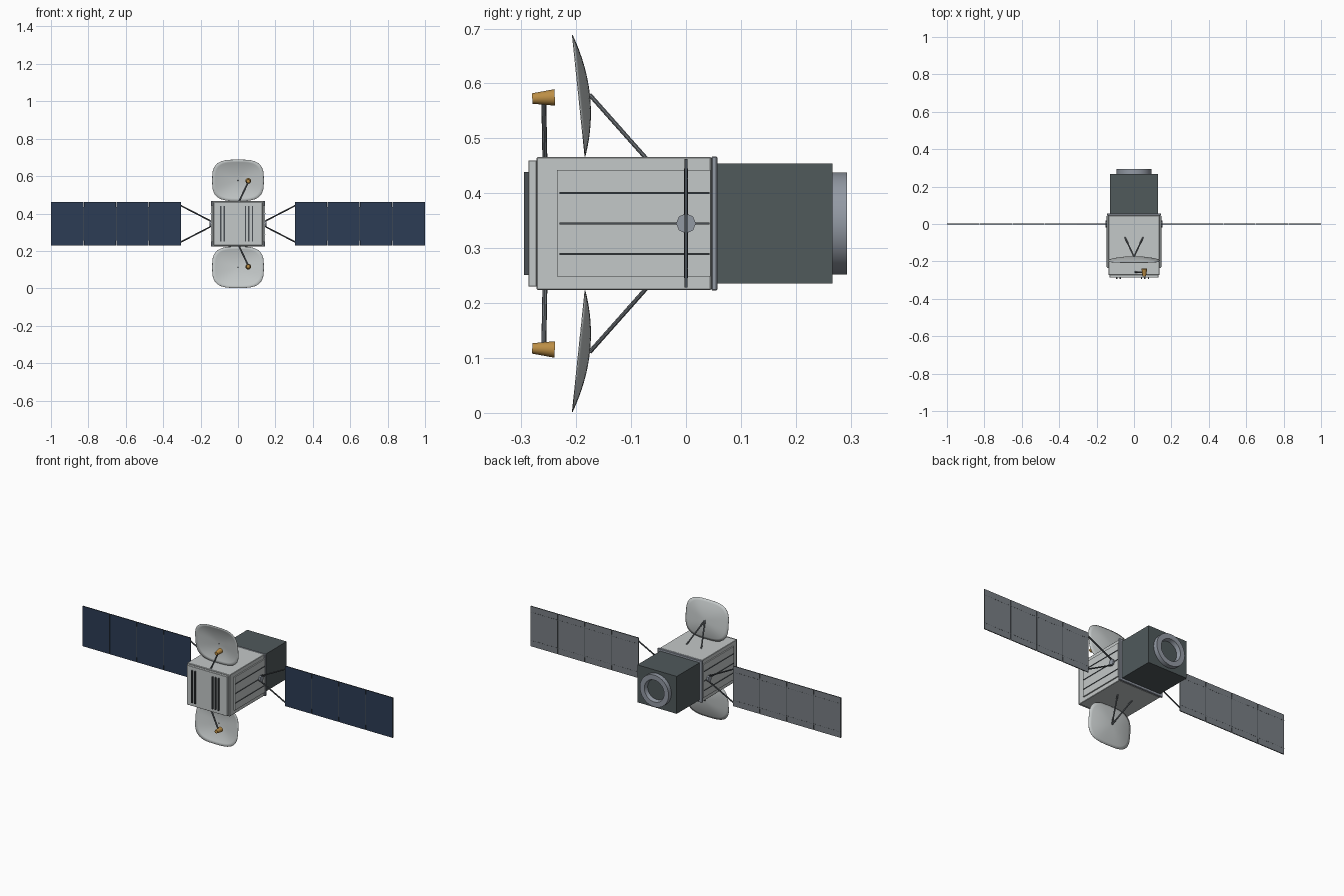
import bpy, bmesh, math
from mathutils import Vector

if "Cube" in bpy.data.objects:
    bpy.data.objects.remove(bpy.data.objects["Cube"])

CZ = 0.345  # height of the spacecraft axis


def material(name, r, g, b):
    m = bpy.data.materials.new(name)
    m.use_nodes = True
    m.diffuse_color = (r, g, b, 1)
    m.node_tree.nodes["Principled BSDF"].inputs["Base Color"].default_value = (r, g, b, 1)
    return m


WHITE = material("pale grey", 0.55, 0.58, 0.58)
METAL = material("blue grey metal", 0.29, 0.32, 0.37)
SLATE = material("dark slate", 0.08, 0.10, 0.105)
BLUE = material("solar blue", 0.025, 0.045, 0.09)
BACK = material("panel back grey", 0.19, 0.21, 0.23)
DARK = material("dark strut", 0.07, 0.08, 0.09)
STRUT = material("strut grey", 0.14, 0.155, 0.17)
AMBER = material("amber", 0.50, 0.27, 0.06)


def finish(name, bm, *mats, smooth=False):
    bmesh.ops.recalc_face_normals(bm, faces=bm.faces)
    me = bpy.data.meshes.new(name)
    bm.to_mesh(me)
    bm.free()
    for m in mats:
        me.materials.append(m)
    ob = bpy.data.objects.new(name, me)
    bpy.context.collection.objects.link(ob)
    if smooth:
        bpy.ops.object.select_all(action="DESELECT")
        ob.select_set(True)
        bpy.context.view_layer.objects.active = ob
        bpy.ops.object.shade_smooth_by_angle(angle=math.radians(35))
    return ob


def add_box(bm, x, y, z):
    """Box from (low, high) pairs."""
    vs = bmesh.ops.create_cube(bm, size=1)["verts"]
    for v in vs:
        v.co = [(a + b) / 2 + c * (b - a) for c, (a, b) in zip(v.co, (x, y, z))]


def box(name, x, y, z, mat, bevel=0):
    bm = bmesh.new()
    add_box(bm, x, y, z)
    if bevel:
        bmesh.ops.bevel(bm, geom=bm.edges[:], offset=bevel, segments=1, affect="EDGES")
    return finish(name, bm, mat)


def rod(name, a, b, r1, r2, mat, sides=8):
    a, b = Vector(a), Vector(b)
    bm = bmesh.new()
    bmesh.ops.create_cone(bm, cap_ends=True, segments=sides, radius1=r1, radius2=r2,
                          depth=(b - a).length)
    rot = (b - a).to_track_quat("Z", "Y")
    for v in bm.verts:
        v.co = rot @ v.co + (a + b) / 2
    return finish(name, bm, mat, smooth=sides > 8)


def lathe(name, profile, mat, sides=32):
    """Closed (radius, y) profile turned about the long axis."""
    bm = bmesh.new()
    rings = [[bm.verts.new((r * math.cos(t), y, CZ + r * math.sin(t)))
              for t in (2 * math.pi * i / sides for i in range(sides))] for r, y in profile]
    for p, q in zip(rings, rings[1:] + rings[:1]):
        for i in range(sides):
            j = (i + 1) % sides
            bm.faces.new((p[i], p[j], q[j], q[i]))
    return finish(name, bm, mat, smooth=True)


def around(h):
    return (CZ - h, CZ + h)


# Main bus, front plate, flange and rear module
box("main_body", (-0.137, 0.137), (-0.272, 0.046), around(0.121), WHITE, 0.002)
box("front_plate", (-0.13, 0.13), (-0.287, -0.272), around(0.115), WHITE, 0.001)
box("rear_flange", (-0.144, 0.144), (0.046, 0.057), around(0.122), METAL, 0.002)
box("rear_module", (-0.127, 0.127), (0.057, 0.267), around(0.109), SLATE)

# Front bars
for i, x in enumerate((-0.093, -0.073, 0.04, 0.058, 0.078)):
    box(f"front_bar_{i + 1}", (x - 0.0035, x + 0.0035), (-0.295, -0.287), around(0.094), DARK)

# Rear ring with recessed disc
lathe("rear_ring", [(0.093, 0.267), (0.093, 0.293), (0.064, 0.293), (0.058, 0.268)], METAL)
rod("rear_disc", (0, 0.266, CZ), (0, 0.27, CZ), 0.06, 0.06, SLATE, 32)

for side, s in (("left", 1), ("right", -1)):
    def span(a, b):
        return tuple(sorted((s * a, s * b)))

    # Side radiator with dark strips
    box(f"{side}_radiator", span(0.136, 0.144), (-0.235, 0.045), around(0.097), WHITE)
    for i in (-1, 0, 1):
        z = CZ + i * 0.0555
        box(f"{side}_strip_{i + 2}", span(0.143, 0.147), (-0.23, 0.043),
            (z - 0.0018, z + 0.0018), DARK)

    # Wing hub and yoke
    rod(f"{side}_hub", (s * 0.14, 0, CZ), (s * 0.153, 0, CZ), 0.018, 0.018, METAL, 8)
    for end, k in (("upper", 1), ("lower", -1)):
        rod(f"{side}_{end}_yoke", (s * 0.148, 0, CZ + k * 0.016),
            (s * 0.307, 0, CZ + k * 0.098), 0.004, 0.004, DARK)

    # Solar wing: four panels, blue in front and grey behind
    pitch = 0.695 / 4
    for n in range(4):
        x0 = 0.305 + n * pitch
        x1 = x0 + pitch - (0.003 if n < 3 else 0)
        bm = bmesh.new()
        add_box(bm, span(x0, x1), (-0.0025, 0.0025), around(0.117))
        bm.normal_update()
        for f in bm.faces:
            f.material_index = 0 if f.normal.y < -0.5 else 1 if f.normal.y > 0.5 else 2
        finish(f"{side}_solar_panel_{n + 1}", bm, BLUE, BACK, DARK)
    box(f"{side}_wing_hinges", span(0.306, 0.95), (-0.001, 0.001), around(0.09), DARK)

    # Rows of small plates on the panel backs
    bm = bmesh.new()
    for k in (-0.082, 0.082):
        for i in range(48):
            x = 0.314 + i * pitch / 12
            add_box(bm, span(x, x + 0.006), (0.002, 0.0032), (CZ + k - 0.001, CZ + k + 0.001))
    finish(f"{side}_panel_back_dashes", bm, DARK)


def dish(name, k):
    """Shallow rounded-square reflector, tilted; k is 1 above, -1 below."""
    rings, sides = 8, 48
    bm = bmesh.new()

    def point(r, t):
        c, d = math.cos(t), math.sin(t)
        u = math.copysign(abs(c) ** 0.62, c) * r
        w = math.copysign(abs(d) ** 0.62, d) * r
        return bm.verts.new((0.138 * u, -0.1955 - 0.0115 * w + 0.02 * (1 - r * r),
                             CZ + k * (0.2325 + 0.1105 * w)))

    loops = [[point(i / rings, 2 * math.pi * j / sides) for j in range(sides)]
             for i in range(1, rings + 1)]
    mid = point(0, 0)
    for j in range(sides):
        n = (j + 1) % sides
        bm.faces.new((mid, loops[0][j], loops[0][n]))
        for p, q in zip(loops, loops[1:]):
            bm.faces.new((p[j], q[j], q[n], p[n]))
    ob = finish(name, bm, WHITE, smooth=True)
    mod = ob.modifiers.new("thickness", "SOLIDIFY")
    mod.thickness = 0.0015
    mod.offset = 0


# Reflectors with their rear struts and feed horns
for end, k in (("upper", 1), ("lower", -1)):
    dish(f"{end}_dish", k)
    for side, s in (("left", 1), ("right", -1)):
        rod(f"{end}_{side}_dish_strut", (s * 0.048, -0.072, CZ + k * 0.118),
            (0, -0.175, CZ + k * 0.234), 0.004, 0.004, STRUT)
    rod(f"{end}_feed_mast", (0.005, -0.257, CZ + k * 0.118),
        (0.055, -0.259, CZ + k * 0.224), 0.0045, 0.0045, STRUT)
    rod(f"{end}_feed_horn", (0.055, -0.28, CZ + k * 0.2275),
        (0.055, -0.239, CZ + k * 0.2295), 0.0095, 0.015, AMBER, 24)
